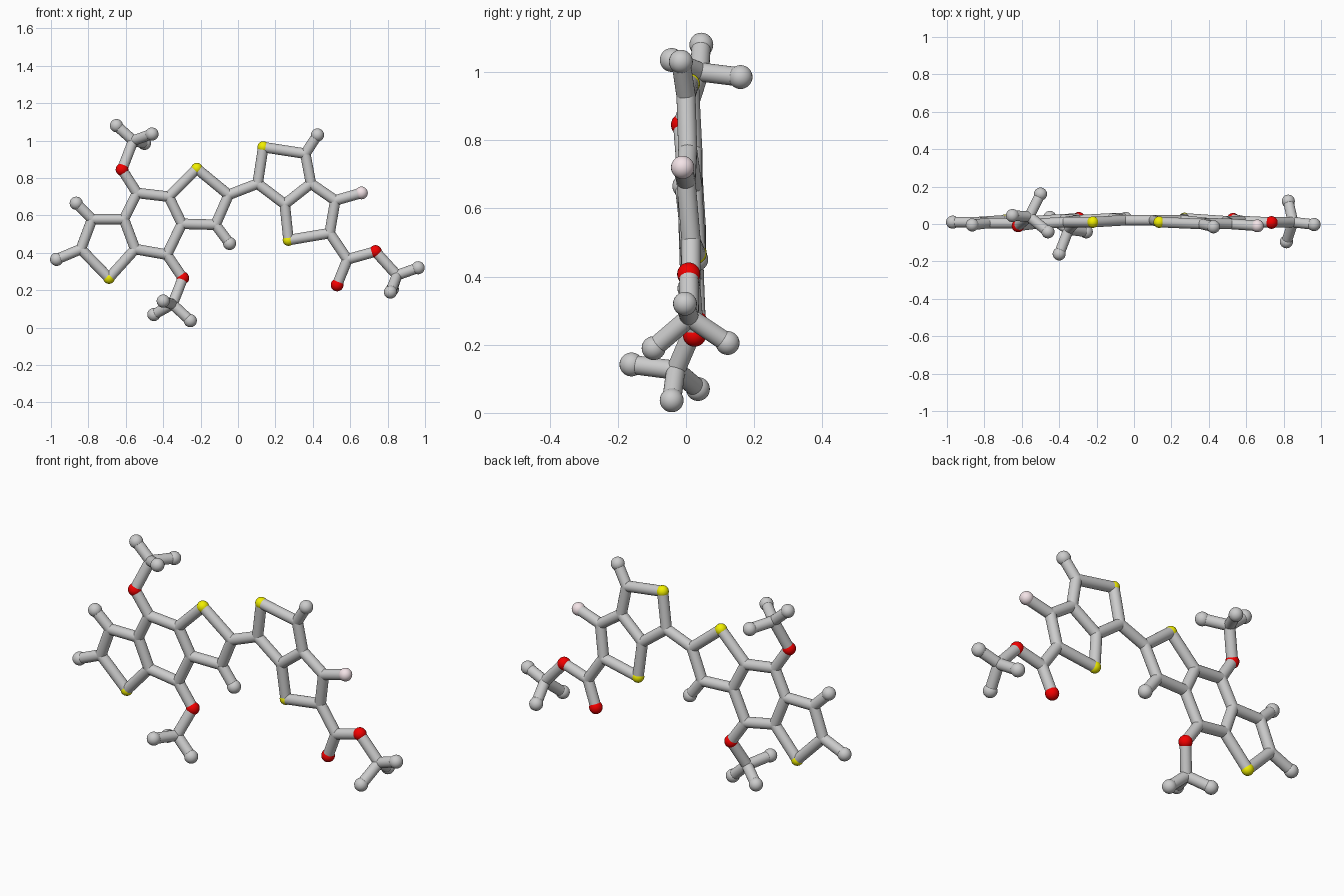
import bpy, math
from mathutils import Vector

if "Cube" in bpy.data.objects:
    bpy.data.objects.remove(bpy.data.objects["Cube"])

BOND_R = 0.028
RADII = {"joint": BOND_R, "tip": 0.035, "sulfur": 0.031, "oxygen": 0.034, "fluorine": 0.034}


def material(name, rgb):
    m = bpy.data.materials.new(name)
    m.diffuse_color = (*rgb, 1)
    m.use_nodes = True
    m.node_tree.nodes["Principled BSDF"].inputs["Base Color"].default_value = m.diffuse_color
    return m


MATS = {"sulfur": material("yellow", (0.88, 0.86, 0.0)),
        "oxygen": material("red", (0.9, 0.0, 0.0)),
        "fluorine": material("pale_pink", (0.9, 0.77, 0.8))}


def finish(name, kind=None):
    ob = bpy.context.object
    ob.name = name
    if kind in MATS:
        ob.data.materials.append(MATS[kind])
    bpy.ops.object.shade_smooth_by_angle(angle=math.radians(40))


def ball(kind, p):
    bpy.ops.mesh.primitive_uv_sphere_add(segments=24, ring_count=16, radius=RADII[kind], location=p)
    finish(kind + "_ball", kind)


def bond(a, b):
    a, b = Vector(a), Vector(b)
    d = b - a
    bpy.ops.mesh.primitive_cylinder_add(vertices=24, radius=BOND_R, depth=d.length, location=(a + b) / 2)
    bpy.context.object.rotation_euler = d.to_track_quat('Z', 'Y').to_euler()
    finish("bond_rod")


def chain(atoms, *paths):
    """Draw every atom as a ball, and rods along each space-separated path."""
    kinds = {"c": "joint", "h": "tip", "s": "sulfur", "o": "oxygen", "f": "fluorine"}
    for key, p in atoms.items():
        ball(kinds[key[0]], p)
    for path in paths:
        keys = path.split()
        for i, j in zip(keys, keys[1:]):
            bond(ALL[i], ALL[j])


# Left three-ring core
core = {
    "s1": (-0.69, 0.02, 0.265), "c2": (-0.84, 0.01, 0.42), "c3": (-0.78, 0.005, 0.58),
    "c4": (-0.61, 0.005, 0.58), "c5": (-0.55, 0.015, 0.42), "c6": (-0.54, 0.0, 0.72),
    "c7": (-0.37, 0.01, 0.70), "c8": (-0.30, 0.02, 0.555), "c9": (-0.38, 0.025, 0.39),
    "s2": (-0.22, 0.01, 0.85), "c10": (-0.05, 0.02, 0.71), "c11": (-0.12, 0.03, 0.55),
    "h1": (-0.97, 0.01, 0.365), "h2": (-0.865, -0.005, 0.665), "h3": (-0.045, 0.03, 0.45)}

# Upper and lower side groups of the core
sides = {
    "o1": (-0.62, -0.01, 0.845), "c12": (-0.56, 0.04, 1.0),
    "h4": (-0.65, 0.045, 1.08), "h5": (-0.46, -0.042, 1.035), "h6": (-0.50, 0.16, 0.985),
    "o2": (-0.295, 0.03, 0.265), "c13": (-0.35, -0.03, 0.125),
    "h7": (-0.45, 0.035, 0.07), "h8": (-0.255, -0.042, 0.037), "h9": (-0.40, -0.16, 0.142)}

# Right two-ring unit
pair = {
    "c14": (0.105, 0.02, 0.77), "s3": (0.135, 0.01, 0.965), "c15": (0.36, 0.0, 0.93),
    "c16": (0.39, 0.005, 0.77), "c17": (0.25, 0.02, 0.66), "s4": (0.27, 0.03, 0.468),
    "c18": (0.49, 0.015, 0.505), "c19": (0.52, 0.0, 0.68),
    "f1": (0.66, -0.01, 0.72), "h10": (0.425, -0.015, 1.03)}

# Tail with two oxygens
tail = {
    "c20": (0.585, 0.015, 0.365), "o3": (0.53, 0.025, 0.228), "o4": (0.735, 0.008, 0.407),
    "c21": (0.85, 0.01, 0.28), "h11": (0.963, -0.003, 0.32),
    "h12": (0.825, 0.122, 0.205), "h13": (0.815, -0.095, 0.19)}

ALL = {**core, **sides, **pair, **tail}

chain(core, "s1 c2 c3 c4 c5 s1", "c4 c6 c7 c8 c9 c5", "c7 s2 c10 c11 c8",
      "c2 h1", "c3 h2", "c11 h3")
chain(sides, "c6 o1 c12 h4", "h5 c12 h6", "c9 o2 c13 h7", "h8 c13 h9")
chain(pair, "c10 c14 s3 c15 c16 c17 c14", "c17 s4 c18 c19 c16", "c19 f1", "c15 h10")
chain(tail, "c18 c20 o3", "c20 o4 c21 h11", "h12 c21 h13")
